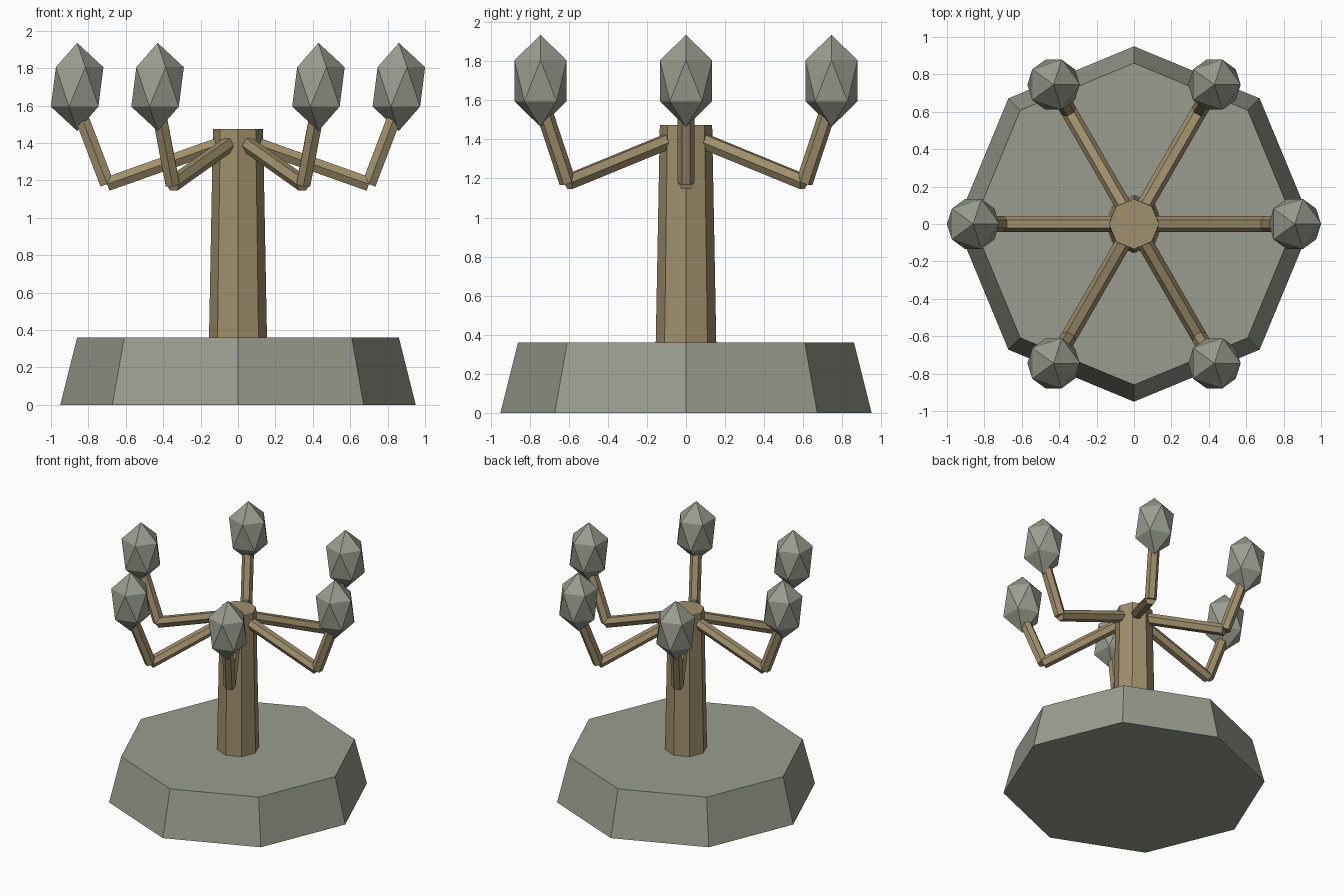
import bpy, bmesh, math
from mathutils import Vector, Matrix

if "Cube" in bpy.data.objects:
    bpy.data.objects.remove(bpy.data.objects["Cube"])


def material(name, rgb):
    m = bpy.data.materials.new(name)
    m.diffuse_color = (*rgb, 1)
    m.use_nodes = True
    m.node_tree.nodes["Principled BSDF"].inputs["Base Color"].default_value = m.diffuse_color
    return m


STONE = material("grey stone", (0.32, 0.335, 0.275))
WOOD = material("tan brass", (0.35, 0.275, 0.15))


def finish(bm, name, mat):
    mesh = bpy.data.meshes.new(name)
    bmesh.ops.recalc_face_normals(bm, faces=bm.faces)
    bm.to_mesh(mesh)
    bm.free()
    mesh.materials.append(mat)
    obj = bpy.data.objects.new(name, mesh)
    bpy.context.collection.objects.link(obj)
    return obj


def frustum(name, mat, r1, r2, z1, z2, sides=8):
    # tapered prism with a corner on the +x axis
    bm = bmesh.new()
    rings = []
    for r, z in ((r1, z1), (r2, z2)):
        rings.append([bm.verts.new((r * math.cos(a), r * math.sin(a), z))
                      for a in (math.tau * i / sides for i in range(sides))])
    for i in range(sides):
        j = (i + 1) % sides
        bm.faces.new((rings[0][i], rings[0][j], rings[1][j], rings[1][i]))
    bm.faces.new(rings[0])
    bm.faces.new(rings[1])
    return finish(bm, name, mat)


def rod(name, mat, p, q, side, radius=0.043, sides=6):
    # hexagonal bar from p to q with corners along the side direction
    z = (q - p).normalized()
    y = z.cross(side)
    rot = Matrix((side, y, z)).transposed().to_4x4()
    obj = frustum(name, mat, radius, radius, 0, (q - p).length, sides)
    obj.data.transform(Matrix.Translation(p) @ rot)


# Pedestal and post
frustum("base", STONE, 0.95, 0.86, 0, 0.36)
frustum("post", WOOD, 0.155, 0.134, 0.36, 1.475)

# Six bent arms, each carrying a faceted flame
for i in range(6):
    a = math.tau * i / 6
    out = Vector((math.cos(a), math.sin(a), 0))
    side = Vector((-math.sin(a), math.cos(a), 0))

    def at(r, z):
        return out * r + Vector((0, 0, z))

    rod(f"lower_arm_{i + 1}", WOOD, at(0.08, 1.40), at(0.70, 1.18), side)
    rod(f"upper_arm_{i + 1}", WOOD, at(0.70, 1.18), at(0.86, 1.60), side)

    bm = bmesh.new()
    bmesh.ops.create_icosphere(bm, subdivisions=1, radius=0.157)
    bmesh.ops.scale(bm, vec=(1, 1, 1.5), verts=bm.verts)
    bmesh.ops.translate(bm, vec=at(0.86, 1.70), verts=bm.verts)
    finish(bm, f"flame_{i + 1}", STONE)
